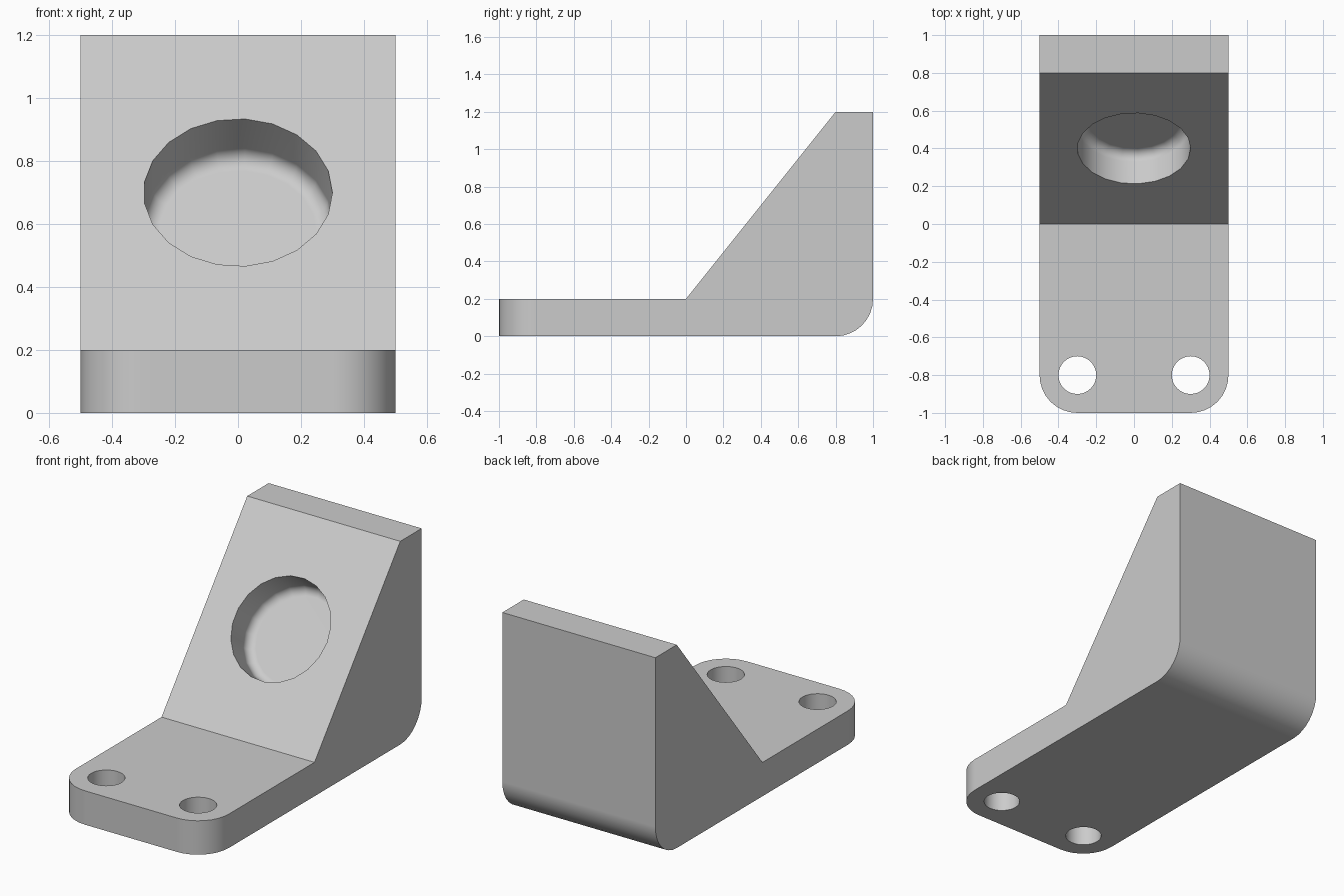
import bpy
import bmesh
from math import cos, sin, pi, radians
from mathutils import Matrix, Vector

default_cube = bpy.data.objects.get("Cube")
if default_cube:
    bpy.data.objects.remove(default_cube, do_unlink=True)

grey = bpy.data.materials.new("light grey")
grey.use_nodes = True
grey.diffuse_color = (0.6, 0.6, 0.6, 1)
grey.node_tree.nodes["Principled BSDF"].inputs["Base Color"].default_value = grey.diffuse_color


def make_object(name, bm):
    bmesh.ops.recalc_face_normals(bm, faces=bm.faces)
    mesh = bpy.data.meshes.new(name)
    bm.to_mesh(mesh)
    bm.free()
    mesh.materials.append(grey)
    obj = bpy.data.objects.new(name, mesh)
    bpy.context.collection.objects.link(obj)
    return obj


def round_cutter(name, rings, sides, matrix):
    """Closed round solid from (radius, height) rings along local z."""
    bm = bmesh.new()
    loops = []
    for radius, height in rings:
        angles = [2 * pi * i / sides for i in range(sides)]
        loops.append([bm.verts.new((radius * cos(a), radius * sin(a), height)) for a in angles])
    for low, high in zip(loops, loops[1:]):
        for i in range(sides):
            j = (i + 1) % sides
            bm.faces.new((low[i], low[j], high[j], high[i]))
    bm.faces.new(loops[0])
    bm.faces.new(loops[-1])
    bm.transform(matrix)
    obj = make_object(name, bm)
    obj.hide_render = True
    return obj


# Bracket body: side profile extruded across the width
profile = [(-1, 0), (1, 0), (1, 1.2), (0.8, 1.2), (0, 0.2), (-1, 0.2)]
bm = bmesh.new()
side = bm.faces.new([bm.verts.new((-0.5, y, z)) for y, z in profile])
extruded = bmesh.ops.extrude_face_region(bm, geom=[side])
bmesh.ops.translate(bm, vec=(1, 0, 0),
                    verts=[g for g in extruded["geom"] if isinstance(g, bmesh.types.BMVert)])

# Rounded front corners and lower back edge
rounded = []
for edge in bm.edges:
    middle = (edge.verts[0].co + edge.verts[1].co) / 2
    front_corner = middle.y < -0.99 and abs(middle.x) > 0.4
    back_bottom = middle.y > 0.99 and middle.z < 0.01
    if front_corner or back_bottom:
        rounded.append(edge)
bmesh.ops.bevel(bm, geom=rounded, offset=0.2, segments=8, profile=0.5, affect='EDGES')
bracket = make_object("angled_bracket", bm)

# Mounting holes through the base plate
cutters = []
for label, x in (("left", 0.3), ("right", -0.3)):
    cutters.append(round_cutter(label + "_hole_cutter", [(0.1, -0.1), (0.1, 0.3)], 32,
                                Matrix.Translation((x, -0.8, 0))))

# Blind pocket square to the slope, with a filleted floor
depth, fillet, radius = 0.2, 0.05, 0.3
steps = 6
rings = [(radius, 0.1)]
for i in range(steps + 1):
    a = pi / 2 * i / steps
    rings.append((radius - fillet * (1 - cos(a)), -(depth - fillet) - fillet * sin(a)))
normal = Vector((0, -1, 0.8)).normalized()
across = Vector((1, 0, 0))
up = normal.cross(across)
turn = Matrix((across, up, normal)).transposed().to_4x4()
cutters.append(round_cutter("pocket_cutter", rings, 21,
                            Matrix.Translation((0, 0.4, 0.7)) @ turn))

# Cut the openings, then drop the cutters
for cutter in cutters:
    cut = bracket.modifiers.new(cutter.name, 'BOOLEAN')
    cut.operation = 'DIFFERENCE'
    cut.solver = 'EXACT'
    cut.object = cutter
graph = bpy.context.evaluated_depsgraph_get()
result = bpy.data.meshes.new_from_object(bracket.evaluated_get(graph))
bracket.modifiers.clear()
bracket.data = result
for cutter in cutters:
    bpy.data.objects.remove(cutter, do_unlink=True)

# Smooth curves with crisp edges
for obj in bpy.context.selected_objects:
    obj.select_set(False)
bracket.select_set(True)
bpy.context.view_layer.objects.active = bracket
bpy.ops.object.shade_smooth_by_angle(angle=radians(30))
weighted = bracket.modifiers.new("even_normals", 'WEIGHTED_NORMAL')
weighted.keep_sharp = True
